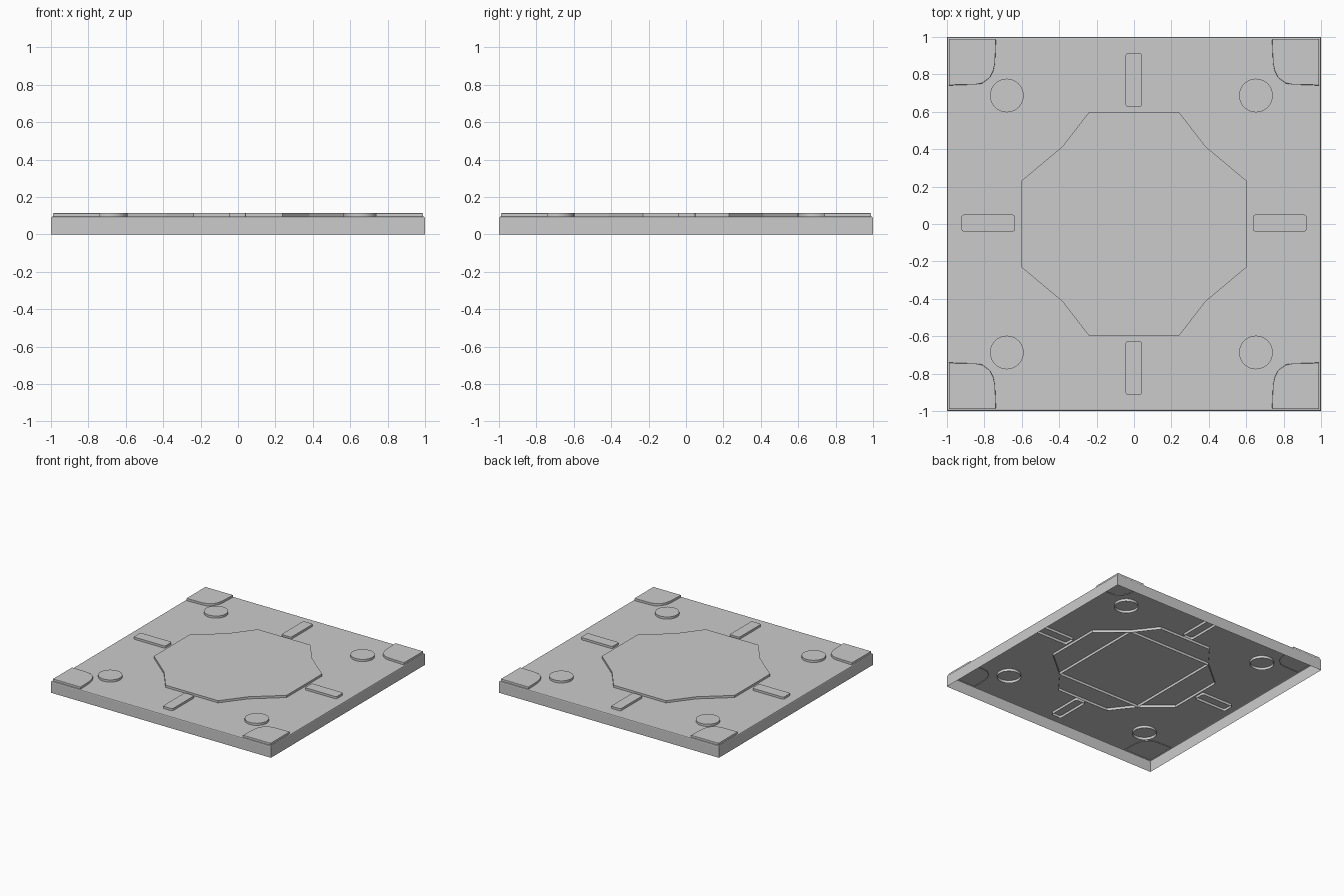
import bpy, bmesh, math

if "Cube" in bpy.data.objects:
    bpy.data.objects.remove(bpy.data.objects["Cube"])

PLATE_TOP = 0.095
PART_TOP = 0.113
PART_BOTTOM = 0.073


def open_prism(name, pts, z0, z1, inset=0.0):
    """Extruded outline with walls and a top, open underneath."""
    area = sum(a[0] * b[1] - b[0] * a[1] for a, b in zip(pts, pts[1:] + pts[:1]))
    if area < 0:
        pts = pts[::-1]
    bm = bmesh.new()
    low = [bm.verts.new((x, y, z0)) for x, y in pts]
    high = [bm.verts.new((x, y, z1)) for x, y in pts]
    n = len(pts)
    for i in range(n):
        j = (i + 1) % n
        bm.faces.new((low[i], low[j], high[j], high[i]))
    top = bm.faces.new(high)
    if inset:
        bmesh.ops.bevel(bm, geom=list(top.edges), offset=inset, segments=2,
                        affect='EDGES', profile=0.5)
    mesh = bpy.data.meshes.new(name)
    bm.to_mesh(mesh)
    bm.free()
    ob = bpy.data.objects.new(name, mesh)
    bpy.context.collection.objects.link(ob)
    return ob


def rounded_rect(cx, cy, hx, hy, r=0.012, steps=3):
    pts = []
    for k, (sx, sy) in enumerate([(1, 1), (-1, 1), (-1, -1), (1, -1)]):
        for s in range(steps + 1):
            a = math.pi / 2 * (k + s / steps)
            pts.append((cx + sx * (hx - r) + r * math.cos(a),
                        cy + sy * (hy - r) + r * math.sin(a)))
    return pts


# Thin-walled square plate, hollow underneath
open_prism("base_plate", [(-1, -1), (1, -1), (1, 1), (-1, 1)], 0, PLATE_TOP, 0.008)

# Corner pads and round studs, mirrored to the four corners
pad = [(0.738, 0.99), (0.743, 0.86), (0.752, 0.82), (0.77, 0.783),
       (0.813, 0.751), (0.85, 0.746), (0.989, 0.741), (0.99, 0.99)]
for sx in (-1, 1):
    for sy in (-1, 1):
        open_prism("corner_pad", [(sx * x, sy * y) for x, y in pad],
                   0.09, PART_TOP, 0.003)
        cx, cy = sx * 0.666 - 0.014, sy * 0.687
        ring = [(cx + 0.09 * math.cos(2 * math.pi * i / 32),
                 cy + 0.09 * math.sin(2 * math.pi * i / 32)) for i in range(32)]
        stud = open_prism("round_stud", ring, PART_BOTTOM, PART_TOP)
        for p in stud.data.polygons:
            p.use_smooth = len(p.vertices) == 4
        for e in stud.data.edges:
            a, b = (stud.data.vertices[v].co.z for v in e.vertices)
            e.use_edge_sharp = abs(a - b) < 1e-5

# Raised bars on the two axes
for s in (-1, 1):
    open_prism("side_bar", rounded_rect(s * 0.779, 0.005, 0.143, 0.045),
               PART_BOTTOM, PART_TOP)
    open_prism("end_bar", rounded_rect(-0.001, s * 0.77, 0.044, 0.143),
               PART_BOTTOM, PART_TOP)

# Central panel with four trapezoid wings
X, Y = 0.383, 0.414
open_prism("centre_panel", [(-X, -Y), (X, -Y), (X, Y), (-X, Y)],
           PART_BOTTOM, PART_TOP)
for s in (-1, 1):
    open_prism("side_wing", [(s * X, -Y), (s * 0.603, -0.23),
                             (s * 0.603, 0.23), (s * X, Y)],
               PART_BOTTOM, PART_TOP)
    open_prism("end_wing", [(-X, s * Y), (-0.239, s * 0.6),
                            (0.239, s * 0.6), (X, s * Y)],
               PART_BOTTOM, PART_TOP)
